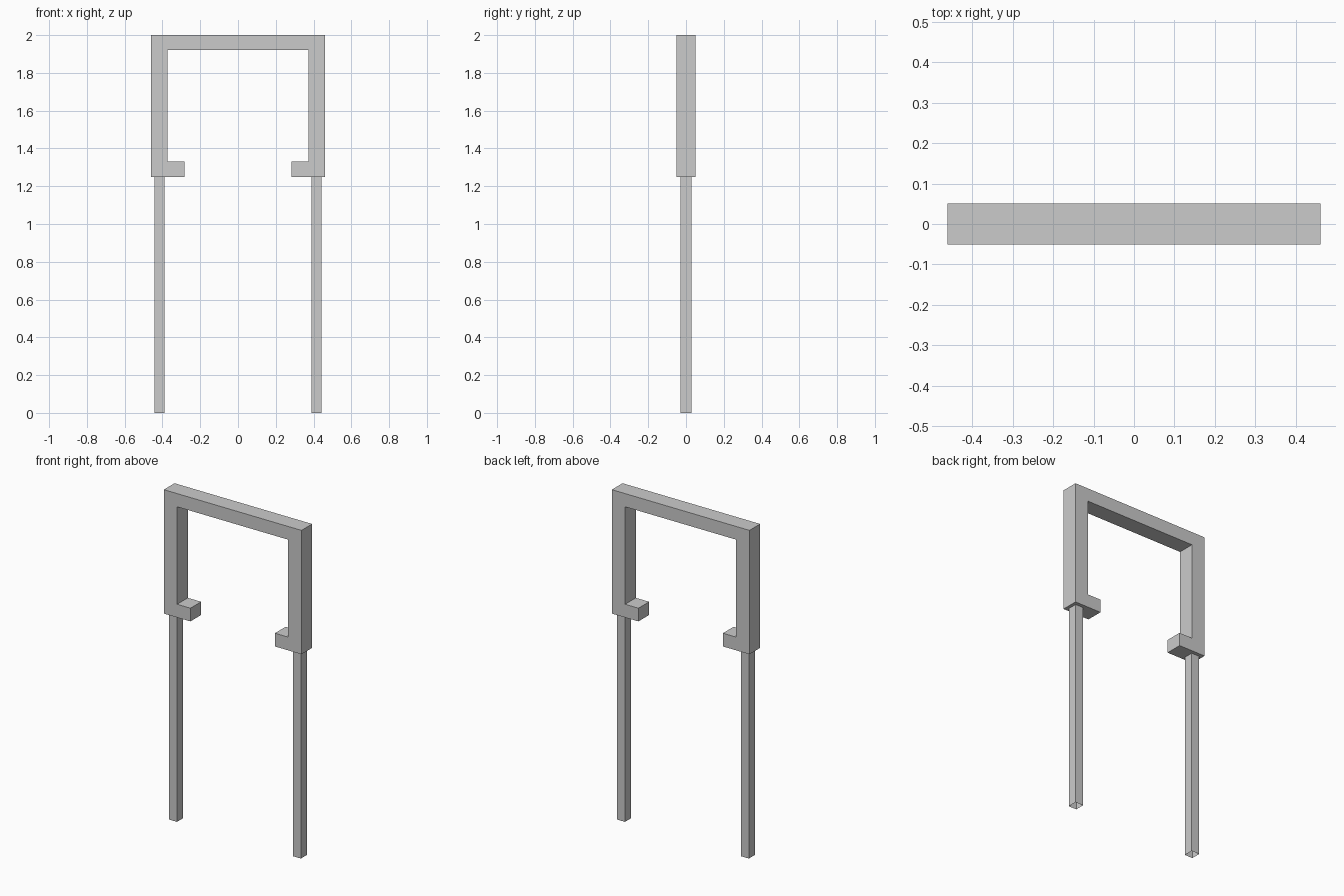
import bpy, bmesh

if "Cube" in bpy.data.objects:
    bpy.data.objects.remove(bpy.data.objects["Cube"])


def make_object(name, bm):
    bmesh.ops.recalc_face_normals(bm, faces=bm.faces[:])
    mesh = bpy.data.meshes.new(name)
    bm.to_mesh(mesh)
    bm.free()
    obj = bpy.data.objects.new(name, mesh)
    bpy.context.collection.objects.link(obj)
    return obj


# Upper frame: mirrored outline with inward lips, extruded along y
half = [(0.283, 1.33), (0.283, 1.25), (0.461, 1.25), (0.461, 2.0)]
inner = [(0.372, 1.92), (0.372, 1.33)]
right = inner + half
outline = right + [(-x, z) for x, z in reversed(right)]
depth = 0.051
bm = bmesh.new()
face = bm.faces.new([bm.verts.new((x, -depth, z)) for x, z in outline])
ext = bmesh.ops.extrude_face_region(bm, geom=[face], use_keep_orig=True)
bmesh.ops.translate(bm, vec=(0, 2 * depth, 0),
                    verts=[g for g in ext["geom"] if isinstance(g, bmesh.types.BMVert)])
make_object("upper_frame", bm)

# Legs: slim square tubes, open at the ends
for side, name in ((-1, "left_leg"), (1, "right_leg")):
    bm = bmesh.new()
    bmesh.ops.create_cube(bm, size=1)
    bmesh.ops.delete(bm, geom=[f for f in bm.faces if abs(f.normal.z) > 0.5],
                     context="FACES_ONLY")
    bmesh.ops.scale(bm, vec=(0.053, 0.058, 1.25), verts=bm.verts[:])
    bmesh.ops.translate(bm, vec=(side * 0.415, 0, 0.625), verts=bm.verts[:])
    make_object(name, bm)
